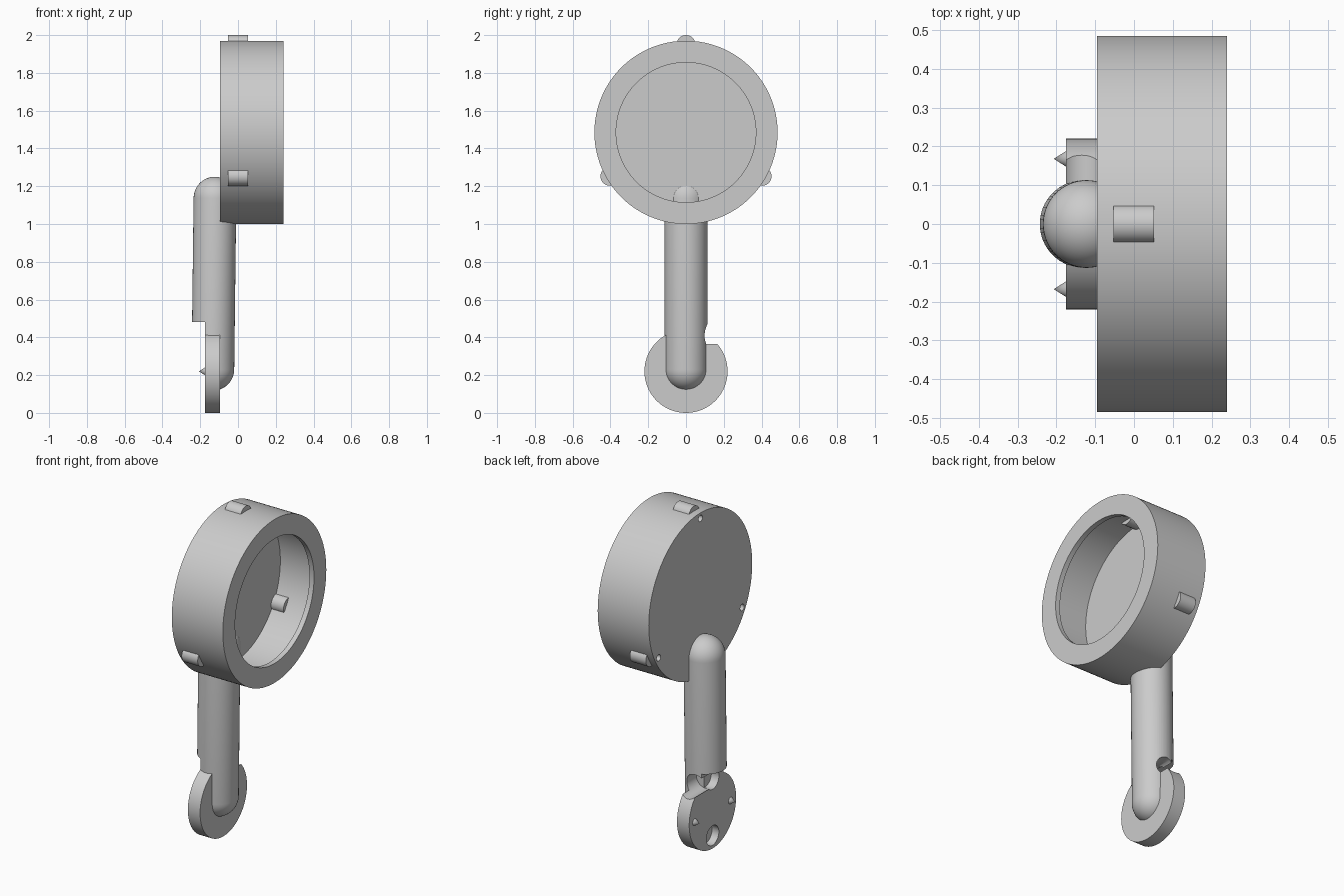
import bpy, bmesh, math
from mathutils import Vector

if "Cube" in bpy.data.objects:
    bpy.data.objects.remove(bpy.data.objects["Cube"])

grey = bpy.data.materials.new("plain_grey")
grey.diffuse_color = (0.6, 0.6, 0.6, 1)
grey.use_nodes = True
grey.node_tree.nodes["Principled BSDF"].inputs["Base Color"].default_value = grey.diffuse_color


def lathe(name, profile, origin, axis=(1, 0, 0), steps=96):
    """Spin (along, radius) points about an axis through origin."""
    bm = bmesh.new()
    vs = [bm.verts.new((a, 0, r)) for a, r in profile]
    edges = [bm.edges.new((p, q)) for p, q in zip(vs, vs[1:])]
    bmesh.ops.spin(bm, geom=vs + edges, cent=(0, 0, 0), axis=(1, 0, 0),
                   angle=2 * math.pi, steps=steps)
    bmesh.ops.remove_doubles(bm, verts=bm.verts, dist=1e-5)
    bmesh.ops.recalc_face_normals(bm, faces=bm.faces)
    me = bpy.data.meshes.new(name)
    bm.to_mesh(me)
    bm.free()
    me.materials.append(grey)
    ob = bpy.data.objects.new(name, me)
    bpy.context.collection.objects.link(ob)
    ob.location = origin
    ob.rotation_euler = Vector((1, 0, 0)).rotation_difference(Vector(axis)).to_euler()
    return ob


def cylinder(name, start, length, r, axis=(1, 0, 0), steps=48):
    return lathe(name, [(0, 0), (0, r), (length, r), (length, 0)], start, axis, steps)


def cut(ob, cutters):
    for c in cutters:
        c.hide_render = True
        m = ob.modifiers.new("cut", 'BOOLEAN')
        m.operation, m.solver, m.object = 'DIFFERENCE', 'EXACT', c
        bpy.context.view_layer.objects.active = ob
        bpy.ops.object.modifier_apply(modifier=m.name)


def smooth(ob):
    bpy.ops.object.select_all(action='DESELECT')
    ob.select_set(True)
    bpy.context.view_layer.objects.active = ob
    bpy.ops.object.shade_smooth_by_angle(angle=math.radians(30))


parts, cutters = [], []
ZC = 1.485  # housing centre height

# Round housing: cup open toward +x with a thin inner lip
housing = lathe("round_housing", [(-.095, 0), (-.095, .485), (.24, .485), (.24, .37),
                                  (.21, .37), (.21, .44), (-.03, .44), (-.03, 0)],
                (0, 0, ZC), steps=128)
parts.append(housing)

# Three pegs through the rim, each with a small hole in the back face
pin_holes = []
for i in range(3):
    a = math.radians(120 * i)
    s, c = math.sin(a), math.cos(a)
    parts.append(cylinder("rim_peg", (-.053, .465 * s, ZC + .465 * c), .105, .05))
    pin_holes.append(cylinder("pin_hole_cutter", (-.15, .452 * s, ZC + .452 * c), .095, .019, steps=24))
cut(housing, pin_holes)

# Slightly leaning arm with domed ends
low, high, R = Vector((-.133, 0, .231)), Vector((-.122, 0, 1.137)), .113
L = (high - low).length
quarter = [math.radians(90 * i / 12) for i in range(13)]
capsule = [(-R * math.cos(t), R * math.sin(t)) for t in quarter]
capsule += [(L + R * math.sin(t), R * math.cos(t)) for t in quarter]
capsule[0], capsule[-1] = (-R, 0), (L + R, 0)
arm = lathe("arm", capsule, low, high - low, 64)

# Flat disc at the foot
disc = cylinder("foot_disc", (-.175, 0, .22), .08, .22, steps=96)
parts += [arm, disc]

# The arm is trimmed flush with the disc below a ledge
bpy.ops.mesh.primitive_cube_add(size=1, location=(-.375, 0, .23))
trim = bpy.context.object
trim.name = "arm_trim_cutter"
trim.scale = (.4, .6, .5)
bpy.context.view_layer.update()
cut(arm, [trim])

# Side groove and two round sockets cut into arm and disc
sockets = [cylinder("groove_cutter", (-.135, .01, .41), .3, .06, (0, 1, 0)),
           cylinder("upper_socket_cutter", (-.3, 0, .41), .175, .059),
           cylinder("lower_socket_cutter", (-.3, 0, .077), .17, .058)]
bpy.context.view_layer.update()
for ob in (arm, disc):
    cut(ob, sockets)
cutters = pin_holes + sockets + [trim]

# Pointed locating spikes on the back of the disc
for side in (-1, 1):
    parts.append(lathe("spike", [(0, 0), (0, .022), (.035, 0)],
                       (-.172, side * .168, .22), (-1, 0, 0), 24))

for ob in parts:
    smooth(ob)
for c in cutters:
    bpy.data.objects.remove(c, do_unlink=True)
